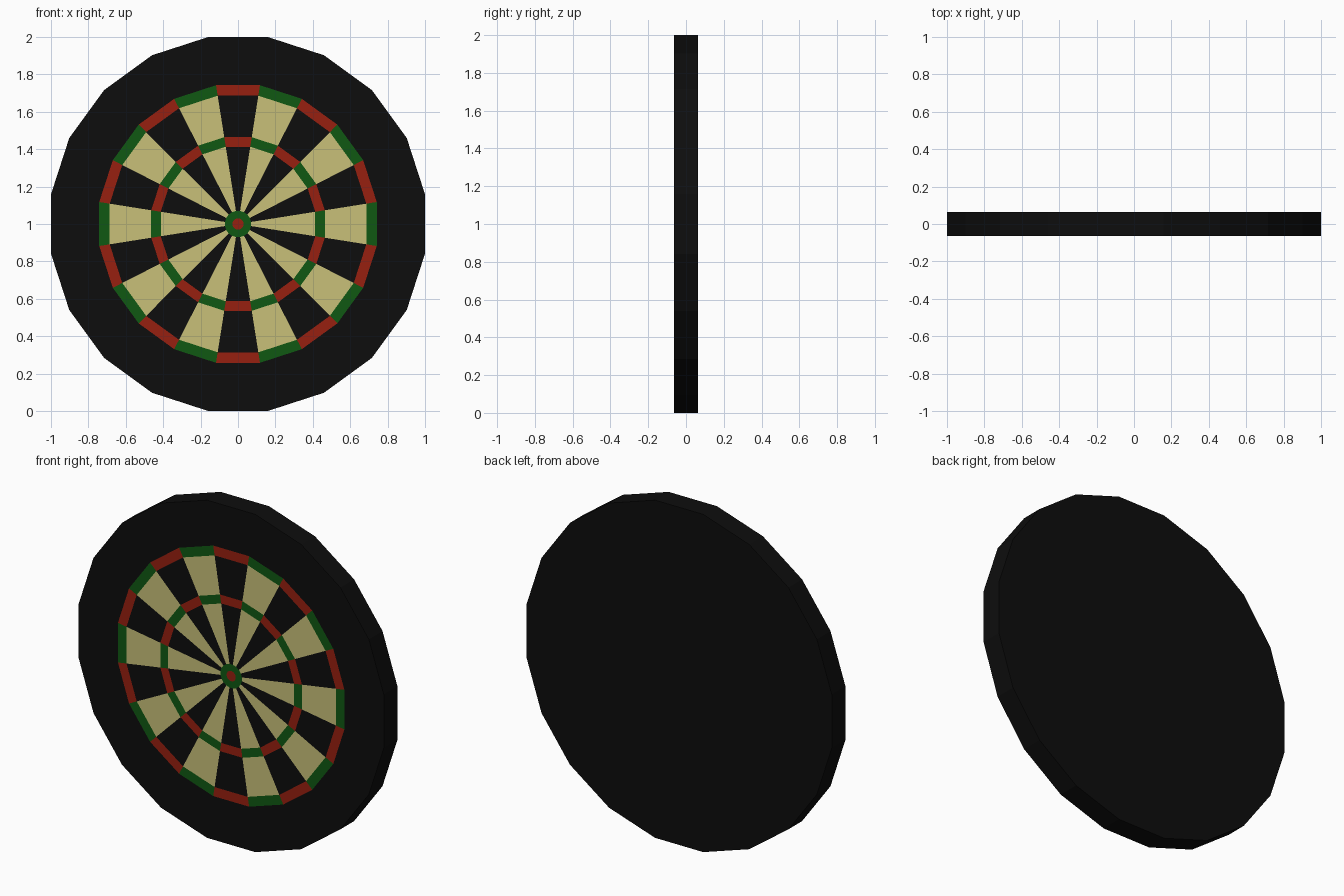
import bpy, bmesh, math

if "Cube" in bpy.data.objects:
    bpy.data.objects.remove(bpy.data.objects["Cube"])

SIDES = 20
HALF_DEPTH = 0.064
STEP = 2 * math.pi / SIDES


def material(name, rgb):
    m = bpy.data.materials.new(name)
    m.diffuse_color = (*rgb, 1)
    m.use_nodes = True
    m.node_tree.nodes["Principled BSDF"].inputs["Base Color"].default_value = m.diffuse_color
    return m


MATS = [material("black", (0.004, 0.004, 0.004)),
        material("cream", (0.58, 0.53, 0.19)),
        material("red", (0.31, 0.014, 0.005)),
        material("green", (0.005, 0.098, 0.006))]
BLACK, CREAM, RED, GREEN = range(4)

# Bands from the centre outward: flat-to-centre radius, colour of even and odd sectors
BANDS = [(0.03, RED, RED),        # inner bull
         (0.07, GREEN, GREEN),    # outer bull
         (0.413, CREAM, BLACK),   # inner wedges
         (0.464, GREEN, RED),     # triple ring
         (0.686, CREAM, BLACK),   # outer wedges
         (0.742, GREEN, RED),     # double ring
         (1.0, BLACK, BLACK)]     # number border


def ring(bm, apothem, y):
    r = apothem / math.cos(STEP / 2)
    return [bm.verts.new((r * math.cos((k - 0.5) * STEP), y, 1 + r * math.sin((k - 0.5) * STEP)))
            for k in range(SIDES)]


def bridge(bm, a, b, even, odd):
    for k in range(SIDES):
        n = (k + 1) % SIDES
        bm.faces.new((a[k], b[k], b[n], a[n])).material_index = odd if k % 2 else even


bm = bmesh.new()

# Front face: bull polygon, then coloured bands
rings = [ring(bm, b[0], -HALF_DEPTH) for b in BANDS]
bm.faces.new(rings[0]).material_index = RED
for i in range(1, len(BANDS)):
    bridge(bm, rings[i - 1], rings[i], BANDS[i][1], BANDS[i][2])

# Rim and back
back = ring(bm, 1.0, HALF_DEPTH)
bridge(bm, rings[-1], back, BLACK, BLACK)
bm.faces.new(back[::-1]).material_index = BLACK
bmesh.ops.recalc_face_normals(bm, faces=bm.faces[:])

mesh = bpy.data.meshes.new("dartboard")
bm.to_mesh(mesh)
bm.free()
for m in MATS:
    mesh.materials.append(m)
bpy.context.collection.objects.link(bpy.data.objects.new("dartboard", mesh))
